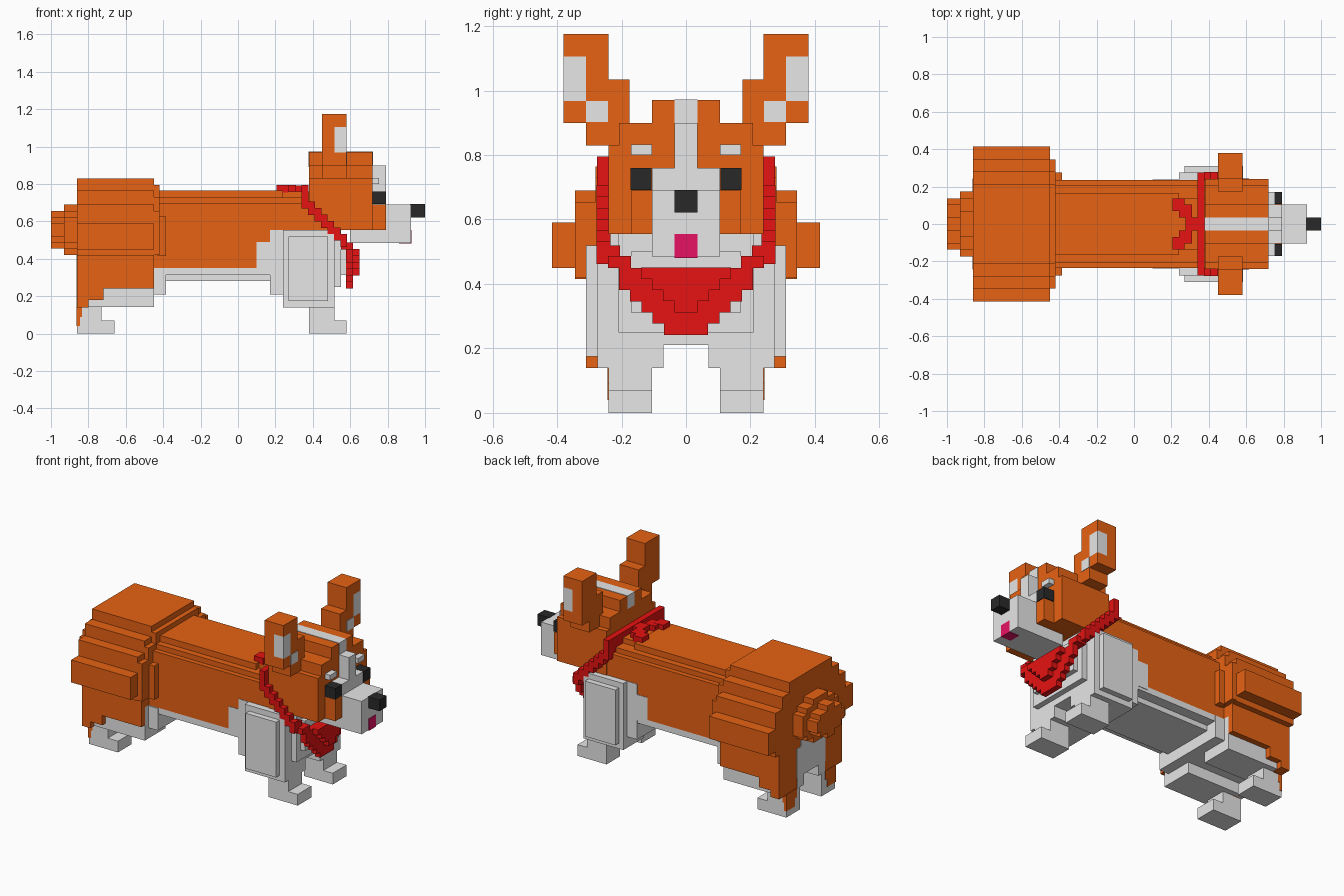
import bpy
import bmesh
from mathutils import Vector

cube = bpy.data.objects.get("Cube")
if cube:
    bpy.data.objects.remove(cube, do_unlink=True)


def material(name, rgb):
    m = bpy.data.materials.new(name)
    m.use_nodes = True
    m.diffuse_color = (*rgb, 1)
    b = m.node_tree.nodes["Principled BSDF"]
    b.inputs["Base Color"].default_value = (*rgb, 1)
    b.inputs["Roughness"].default_value = 0.9
    return m


ORANGE = material("orange fur", (0.8, 0.122, 0.0065))
WHITE = material("white fur", (0.8, 0.8, 0.8))
RED = material("red cloth", (0.8, 0.006, 0.006))
BLACK = material("black", (0.022, 0.022, 0.022))
PINK = material("pink tongue", (0.8, 0.006, 0.13))


def add_box(bm, x0, x1, y0, y1, z0, z1):
    r = bmesh.ops.create_cube(bm, size=1)
    for v in r["verts"]:
        v.co = Vector((x0 if v.co.x < 0 else x1,
                       y0 if v.co.y < 0 else y1,
                       z0 if v.co.z < 0 else z1))


def part(name, mat, *boxes):
    """Blocks (x0, x1, y0, y1, z0, z1): y0 = 0 spans the middle, otherwise mirrored."""
    bm = bmesh.new()
    for x0, x1, y0, y1, z0, z1 in boxes:
        if y0 == 0:
            add_box(bm, x0, x1, -y1, y1, z0, z1)
        else:
            add_box(bm, x0, x1, y0, y1, z0, z1)
            add_box(bm, x0, x1, -y1, -y0, z0, z1)
    me = bpy.data.meshes.new(name)
    bm.to_mesh(me)
    bm.free()
    me.materials.append(mat)
    ob = bpy.data.objects.new(name, me)
    bpy.context.collection.objects.link(ob)
    return ob


# Long body with a stepped back
part("body", ORANGE,
     (-0.45, 0.50, 0, 0.235, 0.35, 0.695),
     (-0.45, 0.34, 0, 0.205, 0.69, 0.727),
     (-0.45, 0.24, 0, 0.166, 0.72, 0.765),
     (0.24, 0.45, 0, 0.135, 0.69, 0.76))
part("belly", WHITE,
     (-0.45, 0.24, 0, 0.235, 0.312, 0.35),
     (-0.45, 0.20, 0, 0.17, 0.28, 0.32))
part("front_flank", WHITE,
     (0.10, 0.20, 0, 0.238, 0.33, 0.49),
     (0.17, 0.50, 0, 0.238, 0.21, 0.555))

# Rounded hindquarters
part("hindquarters", ORANGE,
     (-0.86, -0.45, 0, 0.21, 0.42, 0.83),
     (-0.86, -0.45, 0, 0.28, 0.42, 0.765),
     (-0.86, -0.45, 0, 0.345, 0.415, 0.69),
     (-0.86, -0.45, 0, 0.415, 0.45, 0.59),
     (-0.46, -0.42, 0, 0.21, 0.42, 0.795),
     (-0.46, -0.42, 0, 0.28, 0.42, 0.73),
     (-0.46, -0.42, 0, 0.345, 0.42, 0.655),
     (-0.43, -0.385, 0, 0.275, 0.415, 0.625))
part("thighs", ORANGE,
     (-0.86, -0.45, 0, 0.31, 0.35, 0.42),
     (-0.73, -0.45, 0.15, 0.31, 0.24, 0.36),
     (-0.80, -0.72, 0.15, 0.31, 0.18, 0.36),
     (-0.86, -0.80, 0.105, 0.31, 0.14, 0.36))
part("hind_underside", WHITE,
     (-0.85, -0.45, 0.07, 0.275, 0.143, 0.35),
     (-0.85, -0.45, 0, 0.10, 0.21, 0.36),
     (-0.46, -0.385, 0, 0.24, 0.21, 0.347))
part("rump_patch", WHITE,
     (-0.864, -0.84, 0, 0.14, 0.21, 0.39),
     (-0.864, -0.84, 0, 0.10, 0.38, 0.425),
     (-0.864, -0.84, 0.07, 0.135, 0.143, 0.30))
part("hind_feet", WHITE,
     (-0.86, -0.73, 0.105, 0.24, 0, 0.145),
     (-0.74, -0.66, 0.105, 0.24, 0, 0.07))
part("hind_heel_marks", ORANGE,
     (-0.863, -0.835, 0.14, 0.243, 0.09, 0.145),
     (-0.863, -0.845, 0.16, 0.243, 0.04, 0.10))

# Bobbed tail in two rounded layers
part("tail", ORANGE,
     (-0.93, -0.85, 0, 0.175, 0.487, 0.622),
     (-0.93, -0.85, 0, 0.135, 0.455, 0.655),
     (-0.93, -0.85, 0, 0.07, 0.42, 0.69),
     (-1.0, -0.92, 0, 0.135, 0.52, 0.59),
     (-1.0, -0.92, 0, 0.105, 0.487, 0.622),
     (-1.0, -0.92, 0, 0.035, 0.455, 0.655))

# Shoulders, chest and front legs
part("shoulders", WHITE,
     (0.24, 0.515, 0.07, 0.275, 0.14, 0.555),
     (0.27, 0.48, 0.25, 0.31, 0.175, 0.52),
     (0.48, 0.515, 0, 0.235, 0.21, 0.555))
part("chest", WHITE,
     (0.50, 0.55, 0, 0.21, 0.25, 0.555),
     (0.54, 0.58, 0, 0.17, 0.312, 0.50))
part("front_feet", WHITE,
     (0.38, 0.515, 0.105, 0.24, 0, 0.145),
     (0.50, 0.58, 0.105, 0.24, 0, 0.07))

# Neckerchief: stepped side bands, neck bar, knot and hanging triangle
step = 0.0347
bands = [(0.34, 0.376, 0.235, 0.276, 0.67, 0.795)]
for i in range(1, 7):
    x = 0.34 + step * i
    z = 0.67 - step * i
    bands.append((x, x + step + 0.001, 0.235, 0.277, z, z + 0.07))
part("scarf_bands", RED, *bands,
     (0.548, 0.584, 0.205, 0.275, 0.483, 0.52),
     (0.55, 0.615, 0.17, 0.242, 0.449, 0.486))
part("scarf_neck_bar", RED, (0.34, 0.376, 0, 0.275, 0.70, 0.795))
part("scarf_knot", RED,
     (0.205, 0.27, 0.07, 0.137, 0.755, 0.795),
     (0.24, 0.31, 0.035, 0.105, 0.755, 0.794),
     (0.275, 0.345, 0, 0.036, 0.755, 0.793))
triangle = [(0.578, 0.615, 0, 0.208, 0.381, 0.45)]
for i in range(4):
    z = 0.381 - step * (i + 1)
    triangle.append((0.578, 0.615, 0, 0.173 - step * i, z, z + step + 0.001))
for i in range(4):
    z = 0.416 - step * i
    triangle.append((0.61, 0.65, 0, 0.14 - step * i, z, z + step + 0.001))
part("scarf_triangle", RED, *triangle)

# Head
part("head", ORANGE,
     (0.38, 0.72, 0, 0.24, 0.555, 0.83),
     (0.38, 0.72, 0, 0.208, 0.82, 0.90),
     (0.38, 0.72, 0, 0.105, 0.89, 0.97))
part("cheeks", ORANGE, (0.65, 0.79, 0.10, 0.17, 0.555, 0.69))
part("forehead_stripe", WHITE,
     (0.378, 0.723, 0, 0.035, 0.89, 0.973),
     (0.70, 0.79, 0, 0.035, 0.755, 0.90))
part("muzzle", WHITE,
     (0.60, 0.925, 0, 0.105, 0.485, 0.69),
     (0.65, 0.79, 0, 0.105, 0.68, 0.76))
part("brows", WHITE, (0.70, 0.755, 0.105, 0.17, 0.80, 0.832))
part("nose", BLACK, (0.92, 1.0, 0, 0.035, 0.622, 0.692))
part("eyes", BLACK, (0.71, 0.792, 0.107, 0.172, 0.692, 0.76))
part("tongue", PINK,
     (0.92, 0.928, 0, 0.035, 0.482, 0.555),
     (0.86, 0.928, 0, 0.035, 0.481, 0.489))

# Upright ears with pale inner corners
part("ears", ORANGE,
     (0.45, 0.58, 0.175, 0.31, 0.83, 0.90),
     (0.45, 0.58, 0.175, 0.245, 0.83, 1.035),
     (0.45, 0.58, 0.24, 0.38, 0.90, 0.967),
     (0.45, 0.58, 0.24, 0.31, 0.96, 1.11),
     (0.45, 0.515, 0.24, 0.38, 0.96, 1.11),
     (0.45, 0.58, 0.24, 0.38, 1.105, 1.175))
part("inner_ears", WHITE,
     (0.515, 0.58, 0.31, 0.38, 0.967, 1.105),
     (0.57, 0.583, 0.242, 0.31, 0.902, 0.967))
